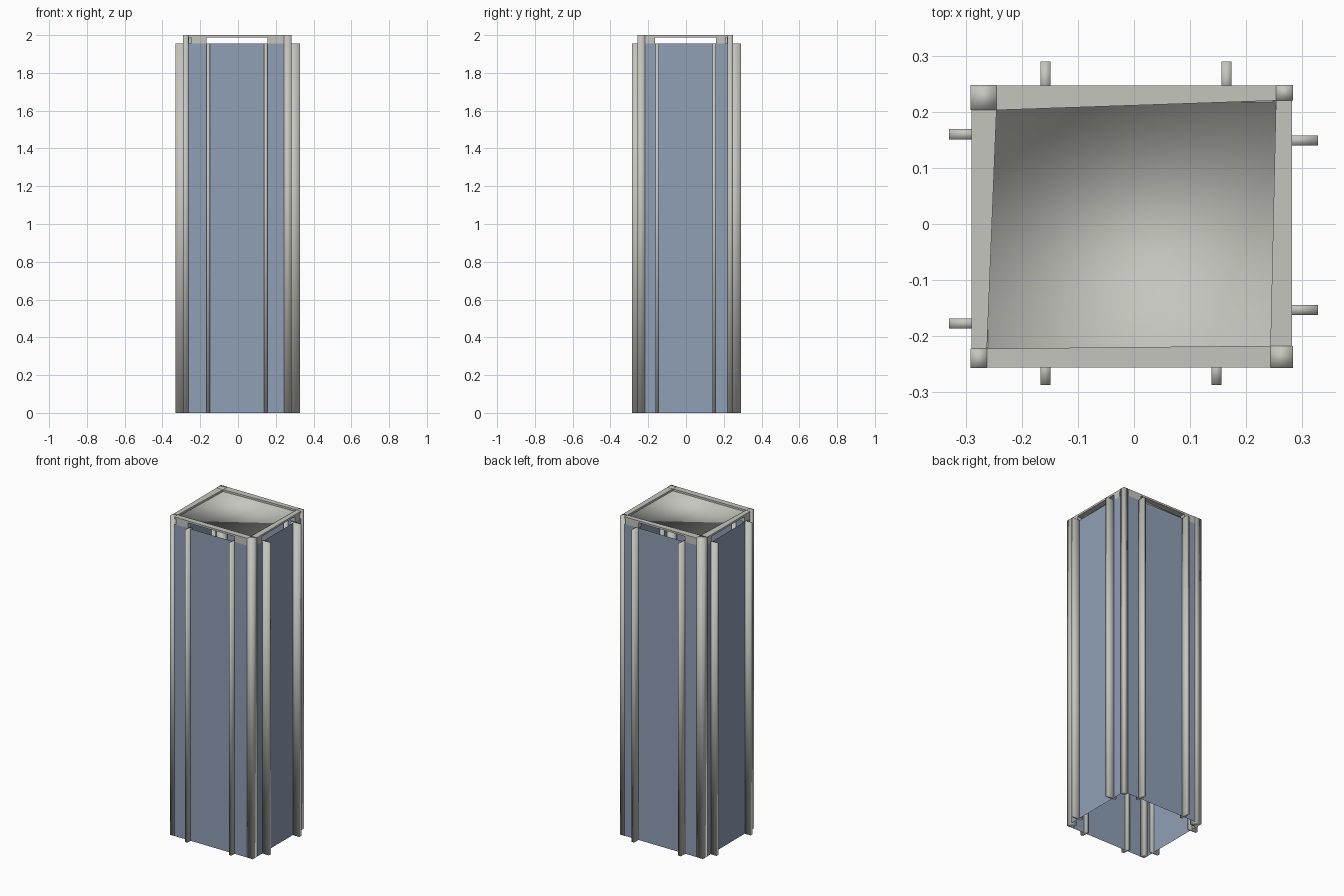
import bpy, bmesh

if "Cube" in bpy.data.objects:
    bpy.data.objects.remove(bpy.data.objects["Cube"])

# Overall outline of the tower and key heights
X0, X1, Y0, Y1 = -0.29, 0.282, -0.256, 0.247
BODY, LEDGE, TOP = 1.955, 1.988, 2.0


def material(name, rgb):
    m = bpy.data.materials.new(name)
    m.diffuse_color = (*rgb, 1)
    m.use_nodes = True
    m.node_tree.nodes["Principled BSDF"].inputs["Base Color"].default_value = m.diffuse_color
    return m


GREY = material("pale concrete", (0.56, 0.56, 0.52))
BLUE = material("blue glass", (0.28, 0.35, 0.47))


def make(name, bm, mat, smooth):
    me = bpy.data.meshes.new(name)
    bm.to_mesh(me)
    bm.free()
    me.materials.append(mat)
    for p in me.polygons:
        p.use_smooth = smooth
    ob = bpy.data.objects.new(name, me)
    bpy.context.collection.objects.link(ob)
    return ob


def prism(name, poly, z0, z1, smooth=False):
    """Upright solid over a flat outline."""
    bm = bmesh.new()
    low = [bm.verts.new((x, y, z0)) for x, y in poly]
    high = [bm.verts.new((x, y, z1)) for x, y in poly]
    bm.faces.new(low)
    bm.faces.new(high)
    n = len(poly)
    for i in range(n):
        j = (i + 1) % n
        bm.faces.new((low[i], low[j], high[j], high[i]))
    bmesh.ops.recalc_face_normals(bm, faces=bm.faces)
    return make(name, bm, GREY, smooth)


def box(name, xa, xb, ya, yb, z0, z1, smooth=False):
    return prism(name, [(xa, ya), (xb, ya), (xb, yb), (xa, yb)], z0, z1, smooth)


outer = [(X0, Y0), (X1, Y0), (X1, Y1), (X0, Y1)]
inner = [(-0.262, -0.222), (0.243, -0.217), (0.253, 0.22), (-0.245, 0.203)]

# Glass walls: a single sheet, open at top and bottom
bm = bmesh.new()
low = [bm.verts.new((x, y, 0)) for x, y in outer]
high = [bm.verts.new((x, y, BODY)) for x, y in outer]
for i in range(4):
    j = (i + 1) % 4
    bm.faces.new((low[i], low[j], high[j], high[i]))
make("glass_walls", bm, BLUE, False)

# Corner columns, a hair proud of the glass
e = 0.001
for k, ((ox, oy), (ix, iy)) in enumerate(zip(outer, inner)):
    ox += e if ox > 0 else -e
    oy += e if oy > 0 else -e
    box(f"corner_column_{k}", min(ox, ix), max(ox, ix), min(oy, iy), max(oy, iy), 0, TOP, True)

# Vertical fins, two on each side, passing slightly through the glass
h, d = 0.009, 0.02
for k, x in enumerate((-0.158, 0.147)):
    box(f"front_fin_{k}", x - h, x + h, -0.287, Y0 + d, 0, BODY, True)
for k, x in enumerate((-0.158, 0.165)):
    box(f"back_fin_{k}", x - h, x + h, Y1 - d, 0.29, 0, BODY, True)
for k, y in enumerate((-0.177, 0.16)):
    box(f"left_fin_{k}", -0.33, X0 + d, y - h, y + h, 0, BODY, True)
for k, y in enumerate((-0.153, 0.149)):
    box(f"right_fin_{k}", X1 - d, 0.328, y - h, y + h, 0, BODY, True)

# Short upstands between fins and columns, leaving the middle open
t = 0.03
for sx, ix in ((-0.167, -0.25), (0.156, 0.248)):
    xa, xb = sorted((sx, ix))
    box("front_upstand", xa, xb, Y0, Y0 + t, BODY, LEDGE)
    box("back_upstand", xa, xb, Y1 - t, Y1, BODY, LEDGE)
for sy, iy in ((-0.165, -0.22), (0.16, 0.21)):
    ya, yb = sorted((sy, iy))
    box("left_upstand", X0, X0 + t, ya, yb, BODY, LEDGE)
    box("right_upstand", X1 - t, X1, ya, yb, BODY, LEDGE)

# Thin roof rim running between the columns
(a, b, c, f) = inner
rims = {
    "front_rim": [(a[0], Y0), (b[0], Y0), b, a],
    "right_rim": [(X1, b[1]), (X1, c[1]), c, b],
    "back_rim": [(c[0], Y1), (f[0], Y1), f, c],
    "left_rim": [(X0, f[1]), (X0, a[1]), a, f],
}
for name, poly in rims.items():
    prism(name, poly, LEDGE, TOP)

# Shallow roof tray inside the rim, smooth so it reads as a dish
bm = bmesh.new()
low = [bm.verts.new((x, y, LEDGE)) for x, y in inner]
high = [bm.verts.new((x, y, TOP)) for x, y in inner]
bm.faces.new(low)
for i in range(4):
    j = (i + 1) % 4
    bm.faces.new((low[j], low[i], high[i], high[j]))
make("roof_tray", bm, GREY, True)
